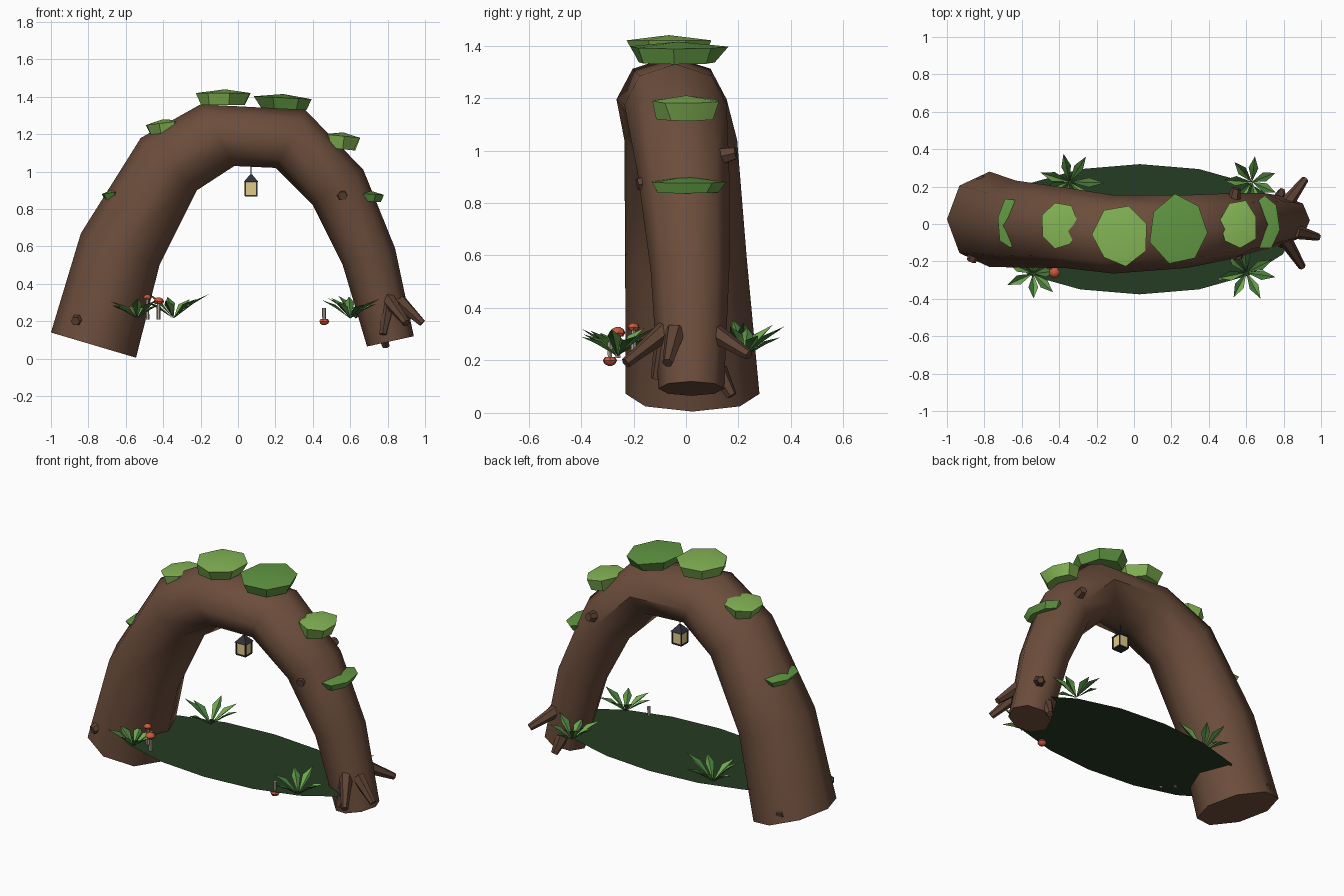
import bpy, math, random
from mathutils import Vector, Matrix

if "Cube" in bpy.data.objects:
    bpy.data.objects.remove(bpy.data.objects["Cube"])

random.seed(4)


def mat(name, rgb):
    m = bpy.data.materials.new(name)
    m.diffuse_color = (*rgb, 1)
    m.use_nodes = True
    m.node_tree.nodes["Principled BSDF"].inputs["Base Color"].default_value = m.diffuse_color
    return m


BARK = mat("bark", (0.15, 0.075, 0.045))
ROOT = mat("root_bark", (0.11, 0.055, 0.035))
MOSS = [mat("moss_light", (0.23, 0.46, 0.09)), mat("moss_dark", (0.12, 0.31, 0.055))]
LEAF = [mat("leaf_light", (0.16, 0.40, 0.08)), mat("leaf_dark", (0.05, 0.17, 0.04))]
GROUND = mat("ground", (0.018, 0.045, 0.016))
RED = mat("cap_red", (0.60, 0.10, 0.05))
STEM = mat("stem", (0.45, 0.38, 0.32))
IRON = mat("iron", (0.03, 0.03, 0.04))
GLOW = mat("glow", (0.75, 0.60, 0.25))


def mesh(name, verts, faces, mats, smooth=None, idx=None):
    me = bpy.data.meshes.new(name)
    me.from_pydata([tuple(v) for v in verts], [], faces)
    ob = bpy.data.objects.new(name, me)
    bpy.context.collection.objects.link(ob)
    for m in mats:
        me.materials.append(m)
    if idx:
        for p, i in zip(me.polygons, idx):
            p.material_index = i
    if smooth:
        bpy.ops.object.select_all(action='DESELECT')
        bpy.context.view_layer.objects.active = ob
        ob.select_set(True)
        bpy.ops.object.shade_smooth_by_angle(angle=math.radians(smooth))
    return ob


def loft(name, rings, m, smooth=None):
    """Skin equal-sized rings and cap both ends."""
    n = len(rings[0])
    faces = [(i * n + k, i * n + (k + 1) % n, (i + 1) * n + (k + 1) % n, (i + 1) * n + k)
             for i in range(len(rings) - 1) for k in range(n)]
    faces += [tuple(range(n))[::-1], tuple(range((len(rings) - 1) * n, len(rings) * n))]
    return mesh(name, [v for r in rings for v in r], faces, [m], smooth)


def rod(name, a, b, r1, r2, m, n=6, twist=0.0, smooth=None):
    a, b = Vector(a), Vector(b)
    q = (b - a).to_track_quat('Z', 'Y')
    rings = [[p + q @ Vector((r * math.cos(twist + math.tau * k / n),
                              r * math.sin(twist + math.tau * k / n), 0)) for k in range(n)]
             for p, r in ((a, r1), (b, r2))]
    return loft(name, rings, m, smooth)


# Trunk arch: outer x,z, inner x,z, centre y, half depth
sections = [
    (-1.00, 0.14, -0.545, 0.005, 0.025, 0.255),
    (-0.84, 0.67, -0.42, 0.50, 0.00, 0.232),
    (-0.52, 1.18, -0.22, 0.90, -0.02, 0.215),
    (-0.20, 1.36, -0.02, 1.03, -0.055, 0.21),
    (0.36, 1.33, 0.20, 1.02, -0.04, 0.195),
    (0.67, 1.01, 0.40, 0.82, -0.01, 0.175),
    (0.84, 0.59, 0.56, 0.50, 0.015, 0.15),
    (0.94, 0.12, 0.69, 0.065, 0.02, 0.125),
]
rings = []
for ox, oz, ix, iz, cy, h in sections:
    c = Vector(((ox + ix) / 2, cy, (oz + iz) / 2))
    d = Vector(((ox - ix) / 2, 0, (oz - iz) / 2))
    rings.append([c + d * math.cos(math.tau * k / 8) + Vector((0, -h * math.sin(math.tau * k / 8), 0))
                  for k in range(8)])
loft("trunk_arch", rings, BARK, 50)

# Ground disc between the feet
mesh("ground_disc", [(0.03 + 0.83 * math.cos(math.tau * k / 16),
                      -0.028 + 0.348 * math.sin(math.tau * k / 16), 0.215) for k in range(16)],
     [tuple(range(16))], [GROUND])


# Moss pads: centre x,y, bottom z, rim z, top z, half sizes, tilt, colour
def moss(i, x, y, z0, z1, z2, rx, ry, tilt, col):
    n, vs = 7, []
    for z, s in ((z0, 0.82), (z1, 1.0)):
        for k in range(n):
            a = math.tau * k / n + 0.4 * i
            j = s * random.uniform(0.9, 1.06)
            vs.append(Vector((rx * j * math.cos(a), ry * j * math.sin(a), z - z1)))
    vs += [Vector((0, 0, z2 - z1))]
    R = Matrix.Rotation(tilt, 3, 'Y')
    vs = [R @ v + Vector((x, y, z1)) for v in vs]
    faces = [tuple(range(n))[::-1]]
    for k in range(n):
        q = (k + 1) % n
        faces += [(k, q, n + q, n + k), (n + k, n + q, 2 * n)]
    mesh(f"moss_pad_{i}", vs, faces, [MOSS[col]], 35)


moss(0, -0.40, -0.01, 1.20, 1.26, 1.28, 0.105, 0.135, -0.12, 0)
moss(1, -0.07, -0.065, 1.355, 1.42, 1.44, 0.15, 0.165, 0.0, 0)
moss(2, 0.24, -0.03, 1.335, 1.395, 1.415, 0.16, 0.185, 0.05, 1)
moss(3, 0.56, 0.00, 1.12, 1.19, 1.21, 0.105, 0.135, 0.1, 0)
moss(4, 0.70, 0.00, 0.84, 0.88, 0.90, 0.08, 0.155, 0.05, 1)
moss(5, -0.66, 0.00, 0.84, 0.89, 0.91, 0.07, 0.14, -0.15, 1)

# Roots round the right foot
for i, (a, b) in enumerate([
    ((0.80, -0.07, 0.32), (0.90, -0.23, 0.19)),
    ((0.86, -0.04, 0.31), (0.985, -0.07, 0.19)),
    ((0.81, 0.10, 0.31), (0.915, 0.24, 0.22)),
    ((0.80, -0.08, 0.29), (0.775, -0.115, 0.13)),
    ((0.77, 0.12, 0.16), (0.79, 0.175, 0.065)),
]):
    rod(f"root_{i}", a, b, 0.04, 0.02, ROOT, 6, smooth=40)

# Knots on the bark
for i, (a, b) in enumerate([
    ((0.54, -0.09, 0.89), (0.56, -0.185, 0.87)),
    ((0.53, 0.10, 0.97), (0.545, 0.19, 0.99)),
    ((-0.84, -0.12, 0.22), (-0.87, -0.20, 0.20)),
    ((-0.80, 0.18, 0.15), (-0.82, 0.25, 0.13)),
]):
    rod(f"knot_{i}", a, b, 0.04, 0.025, ROOT, 6)


# Ferns: folded leaves fanned about a base point
def fern(i, x, y, length, rise, count=7):
    vs, fs, ids = [], [], []
    for k in range(count):
        a = math.tau * k / count + 0.5 * i + random.uniform(-0.15, 0.15)
        s = random.uniform(0.85, 1.1)
        d = Vector((math.cos(a), math.sin(a), 0))
        side = Vector((-d.y, d.x, 0)) * 0.026
        up = random.uniform(0.65, 1.1) * rise
        p = Vector((x, y, 0.215))
        mid = p + d * length * s * 0.55 + Vector((0, 0, up * 0.6))
        tip = p + d * length * s + Vector((0, 0, up))
        lift = Vector((0, 0, 0.014))
        b = len(vs)
        vs += [p, mid + side + lift, tip, mid - side + lift, mid]
        fs += [(b, b + 4, b + 1), (b + 4, b + 2, b + 1), (b, b + 3, b + 4), (b + 4, b + 3, b + 2)]
        ids += [0, 0, 1, 1]
    mesh(f"fern_{i}", vs, fs, LEAF, idx=ids)


fern(0, -0.345, 0.225, 0.175, 0.14)
fern(1, 0.63, 0.225, 0.155, 0.11)
fern(2, -0.54, -0.265, 0.14, 0.10)
fern(3, 0.60, -0.26, 0.145, 0.11)


# Mushrooms: stem and domed cap, one hanging under the disc
def mushroom(i, x, y, z0, z1, s):
    up = 1 if z1 > z0 else -1
    rod(f"mushroom_stem_{i}", (x, y, z0), (x, y, z1), 0.011, 0.009, STEM, 6)
    cap = [[Vector((x + s * r * math.cos(t), y + up * s * r * math.sin(t), z1 + up * s * h))
            for t in [math.tau * k / 7 for k in range(7)]]
           for r, h in ((0.7, -0.45), (1, 0), (0.75, 0.5), (0.25, 0.75))]
    loft(f"mushroom_cap_{i}", cap, RED, 40)


mushroom(0, -0.425, -0.26, 0.21, 0.305, 0.03)
mushroom(1, -0.485, -0.20, 0.21, 0.325, 0.024)
mushroom(2, 0.46, -0.29, 0.27, 0.20, 0.028)

# Hanging lantern
LX, LY = 0.07, -0.04
Q = math.pi / 4
rod("lantern_cord", (LX, LY, 0.97), (LX, LY, 1.06), 0.003, 0.003, IRON, 4)
rod("lantern_roof", (LX, LY, 0.945), (LX, LY, 0.985), 0.055, 0.008, IRON, 4, Q)
rod("lantern_glass", (LX, LY, 0.872), (LX, LY, 0.946), 0.042, 0.042, GLOW, 4, Q)
rod("lantern_base", (LX, LY, 0.866), (LX, LY, 0.874), 0.047, 0.047, IRON, 4, Q)
for i, (sx, sy) in enumerate(((1, 1), (1, -1), (-1, 1), (-1, -1))):
    rod(f"lantern_post_{i}", (LX + sx * 0.031, LY + sy * 0.031, 0.87),
        (LX + sx * 0.031, LY + sy * 0.031, 0.95), 0.005, 0.005, IRON, 4, Q)
